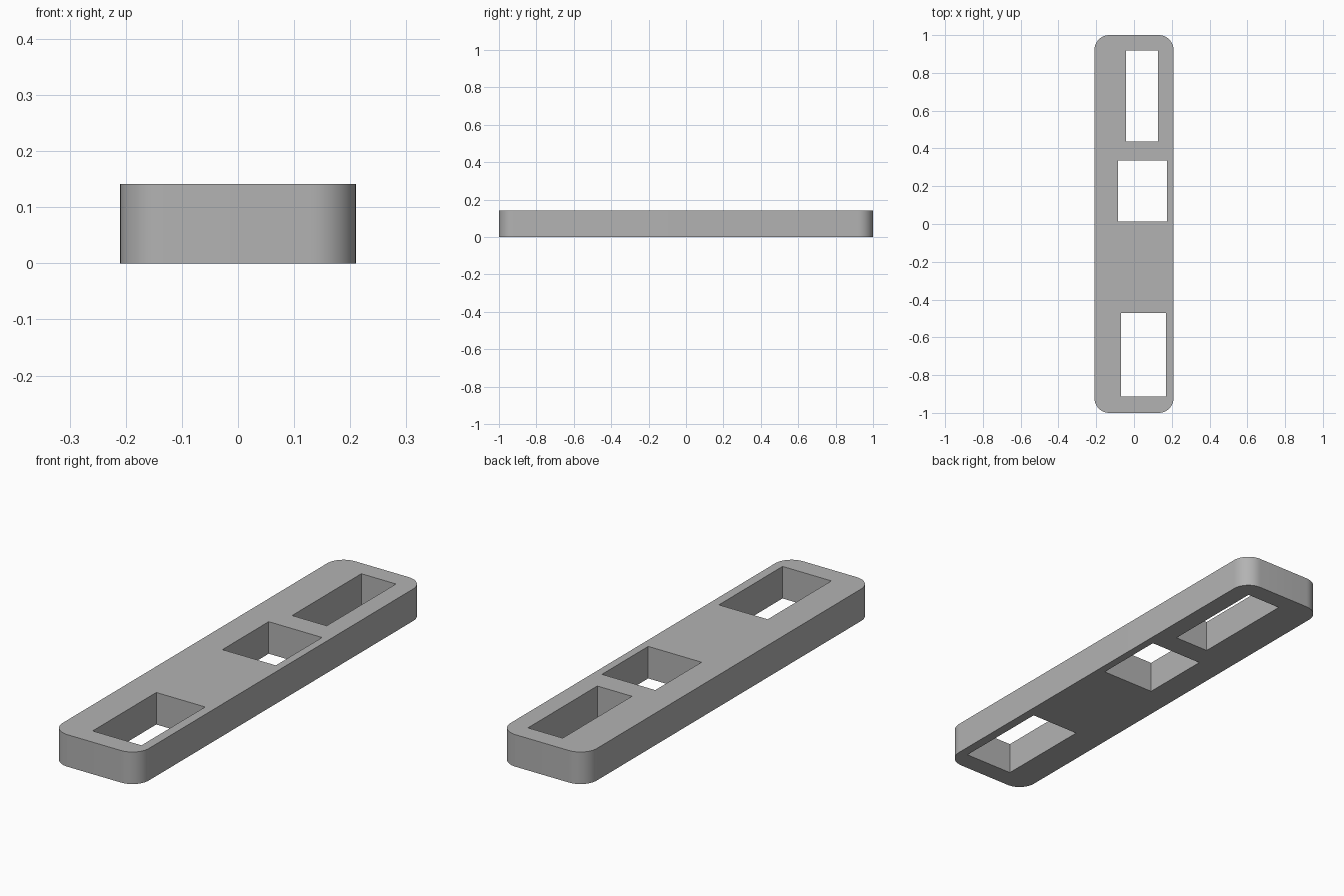
import bpy
import bmesh
from math import cos, sin, pi, radians

cube = bpy.data.objects.get("Cube")
if cube:
    bpy.data.objects.remove(cube, do_unlink=True)

HALF_WIDTH, HALF_LENGTH, HEIGHT = 0.21, 1.0, 0.141
RADIUS, CORNER_STEPS = 0.08, 12

# Rectangular slots: x min, x max, y min, y max
SLOTS = [
    (-0.042, 0.127, 0.436, 0.918),
    (-0.085, 0.175, 0.013, 0.335),
    (-0.069, 0.169, -0.913, -0.470),
]


def rounded_outline():
    """Outline of the plate with round corners, counter-clockwise."""
    points = []
    for corner, (sx, sy) in enumerate([(1, 1), (-1, 1), (-1, -1), (1, -1)]):
        cx, cy = sx * (HALF_WIDTH - RADIUS), sy * (HALF_LENGTH - RADIUS)
        for i in range(CORNER_STEPS + 1):
            a = (corner + i / CORNER_STEPS) * pi / 2
            points.append((cx + RADIUS * cos(a), cy + RADIUS * sin(a)))
    return points


def add_loop(bm, points):
    verts = [bm.verts.new((x, y, 0)) for x, y in points]
    return [bm.edges.new((v, verts[i - 1])) for i, v in enumerate(verts)]


# Flat profile with slots, raised to full height
bm = bmesh.new()
edges = add_loop(bm, rounded_outline())
for x0, x1, y0, y1 in SLOTS:
    edges += add_loop(bm, [(x0, y0), (x1, y0), (x1, y1), (x0, y1)])
bmesh.ops.triangle_fill(bm, use_beauty=True, edges=edges, normal=(0, 0, 1))
raised = bmesh.ops.extrude_face_region(bm, geom=bm.faces[:], use_keep_orig=True)
top = [v for v in raised["geom"] if isinstance(v, bmesh.types.BMVert)]
bmesh.ops.translate(bm, verts=top, vec=(0, 0, HEIGHT))
bmesh.ops.recalc_face_normals(bm, faces=bm.faces[:])

mesh = bpy.data.meshes.new("slotted_plate")
bm.to_mesh(mesh)
bm.free()
plate = bpy.data.objects.new("slotted_plate", mesh)
bpy.context.collection.objects.link(plate)

# Plain grey finish
grey = bpy.data.materials.new("plain grey")
grey.use_nodes = True
color = (0.45, 0.45, 0.45, 1)
grey.diffuse_color = color
grey.node_tree.nodes["Principled BSDF"].inputs["Base Color"].default_value = color
mesh.materials.append(grey)

# Smooth round corners, crisp edges
bpy.ops.object.select_all(action="DESELECT")
plate.select_set(True)
bpy.context.view_layer.objects.active = plate
bpy.ops.object.shade_smooth_by_angle(angle=radians(30))
